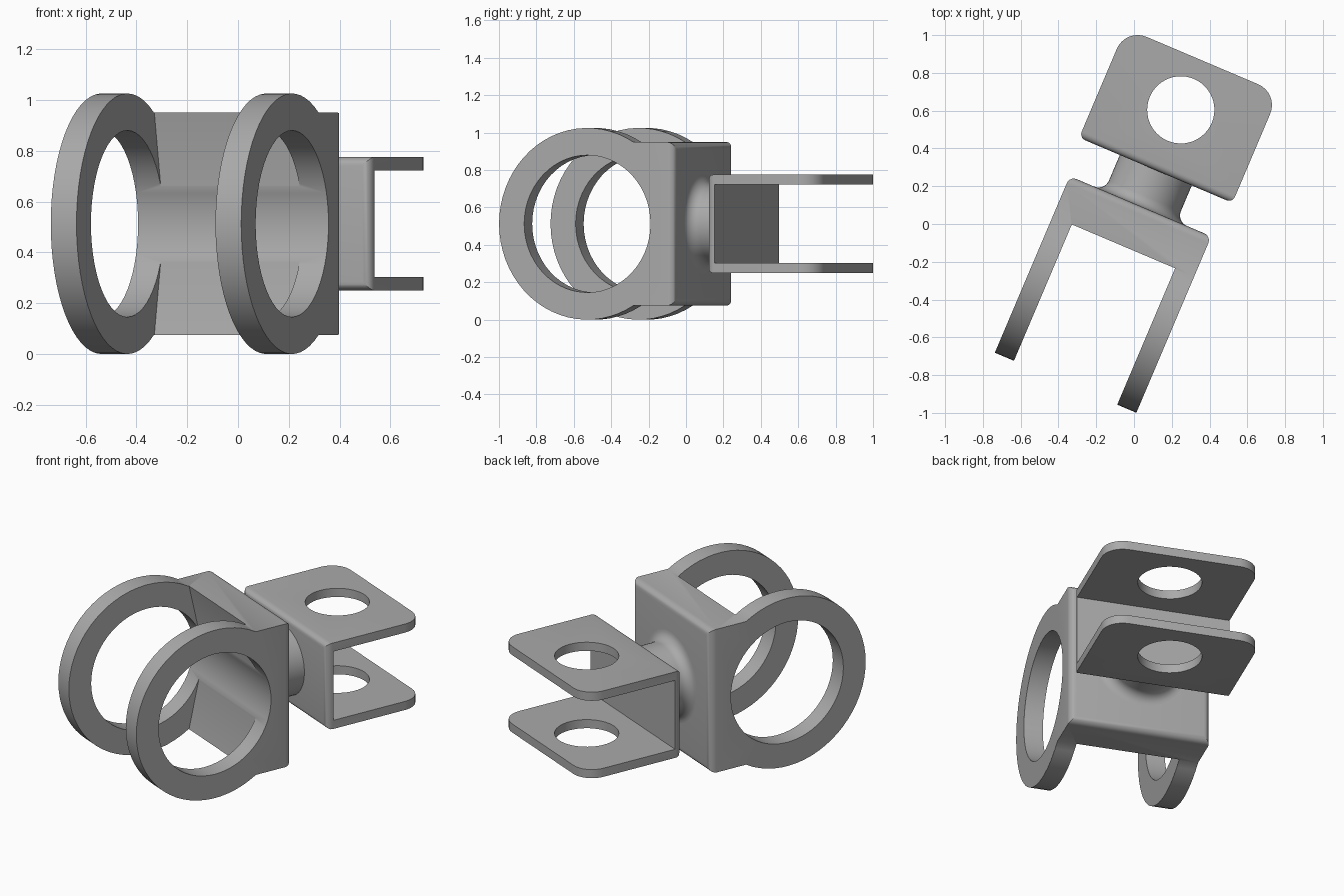
import bpy, bmesh
from math import sin, cos, asin, pi, radians
from mathutils import Matrix

if "Cube" in bpy.data.objects:
    bpy.data.objects.remove(bpy.data.objects["Cube"], do_unlink=True)

# Whole assembly is turned about the vertical, with its mid height at MID
MID = 0.5125
FRAME = Matrix.Translation((0, 0, MID)) @ Matrix.Rotation(radians(-23), 4, 'Z') \
    @ Matrix.Translation((-0.005, 0, 0))

steel = bpy.data.materials.new("plain grey")
steel.use_nodes = True
GREY = (0.4, 0.4, 0.4, 1)
steel.diffuse_color = GREY
steel.node_tree.nodes["Principled BSDF"].inputs["Base Color"].default_value = GREY


def arc(cy, cz, r, start, end, n):
    return [(cy + r * cos(start + (end - start) * i / n),
             cz + r * sin(start + (end - start) * i / n)) for i in range(n + 1)]


def finish(bm, name):
    bmesh.ops.recalc_face_normals(bm, faces=bm.faces)
    mesh = bpy.data.meshes.new(name)
    bm.to_mesh(mesh)
    bm.free()
    mesh.materials.append(steel)
    obj = bpy.data.objects.new(name, mesh)
    bpy.context.collection.objects.link(obj)
    obj.matrix_world = FRAME
    return obj


def prism(points, half):
    """Extrude a (y, z) outline symmetrically along x."""
    bm = bmesh.new()
    face = bm.faces.new([bm.verts.new((-half, y, z)) for y, z in points])
    new = bmesh.ops.extrude_face_region(bm, geom=[face])["geom"]
    bmesh.ops.translate(bm, vec=(2 * half, 0, 0),
                        verts=[v for v in new if isinstance(v, bmesh.types.BMVert)])
    return bm


def round_edges(bm, rule, radius, segments):
    edges = [e for e in bm.edges if rule(e.verts[0].co, e.verts[1].co)]
    bmesh.ops.bevel(bm, geom=edges, offset=radius, segments=segments,
                    profile=0.5, affect='EDGES')


def cut(obj, cutter):
    cutter.hide_render = True
    bpy.context.view_layer.update()
    mod = obj.modifiers.new("cut", 'BOOLEAN')
    mod.operation, mod.solver, mod.object = 'DIFFERENCE', 'EXACT', cutter
    bpy.context.view_layer.objects.active = obj
    bpy.ops.object.modifier_apply(modifier=mod.name)
    bpy.data.objects.remove(cutter, do_unlink=True)


def smooth(obj):
    bpy.ops.object.select_all(action='DESELECT')
    obj.select_set(True)
    bpy.context.view_layer.objects.active = obj
    bpy.ops.object.shade_smooth_by_angle(angle=radians(30))


# Ring bracket: round-ended block, rounded at the back
RING_Y, RING_R, BORE_R, BACK, HIGH = -0.4025, MID, 0.367, 0.10, 0.437
corner = asin(HIGH / RING_R)
outline = arc(RING_Y, 0, RING_R, corner, 2 * pi - corner, 44)
bm = prism(outline + [(BACK, -HIGH), (BACK, HIGH)], 0.407)
round_edges(bm, lambda p, q: min(p.y, q.y) > BACK - 0.001, 0.04, 5)
ring_bracket = finish(bm, "ring_bracket")

# Gap between the two rings, with a shallow dished back
gap = [(-1.2, 0.6), (-0.167, 0.6), (-0.067, 0.15),
       (-0.067, -0.15), (-0.167, -0.6), (-1.2, -0.6)]
cut(ring_bracket, finish(prism(gap, 0.297), "gap_cutter"))
bore = arc(RING_Y, 0, BORE_R, 0, 2 * pi, 56)[:-1]
cut(ring_bracket, finish(prism(bore, 0.6), "bore_cutter"))
smooth(ring_bracket)

# Fork: U-shaped outline with a web and two plates
WEB, TIP, OUT, IN = 0.307, 0.938, 0.2625, 0.21
fork_outline = [(WEB, -OUT), (TIP, -OUT), (TIP, -IN), (WEB + 0.043, -IN),
                (WEB + 0.043, IN), (TIP, IN), (TIP, OUT), (WEB, OUT)]
bm = prism(fork_outline, 0.441)
round_edges(bm, lambda p, q: max(p.y, q.y) < WEB + 0.001, 0.035, 5)
round_edges(bm, lambda p, q: min(p.y, q.y) > TIP - 0.001 and abs(p.x - q.x) < 0.001,
            0.12, 8)
fork = finish(bm, "fork")

# Pin holes through both plates
bm = bmesh.new()
bmesh.ops.create_cone(bm, cap_ends=True, segments=48, radius1=0.178, radius2=0.178,
                      depth=1, matrix=Matrix.Translation((-0.003, 0.653, 0)))
cut(fork, finish(bm, "pin_cutter"))
smooth(fork)

# Neck: turned post flaring into the bracket
NECK_R, FLARE = 0.207, 0.06
profile = [(NECK_R + FLARE, BACK - 0.02)]
profile += [(r, y) for r, y in arc(NECK_R + FLARE, BACK + FLARE, FLARE, 1.5 * pi, pi, 8)]
profile += [(NECK_R, WEB + 0.02)]
bm = bmesh.new()
verts = [bm.verts.new((r, y, 0)) for r, y in profile]
edges = [bm.edges.new(pair) for pair in zip(verts, verts[1:])]
bmesh.ops.spin(bm, geom=verts + edges, cent=(0, 0, 0), axis=(0, 1, 0),
               angle=2 * pi, steps=48)
bmesh.ops.remove_doubles(bm, verts=bm.verts, dist=0.0005)
bmesh.ops.holes_fill(bm, edges=bm.edges, sides=0)
smooth(finish(bm, "neck"))
